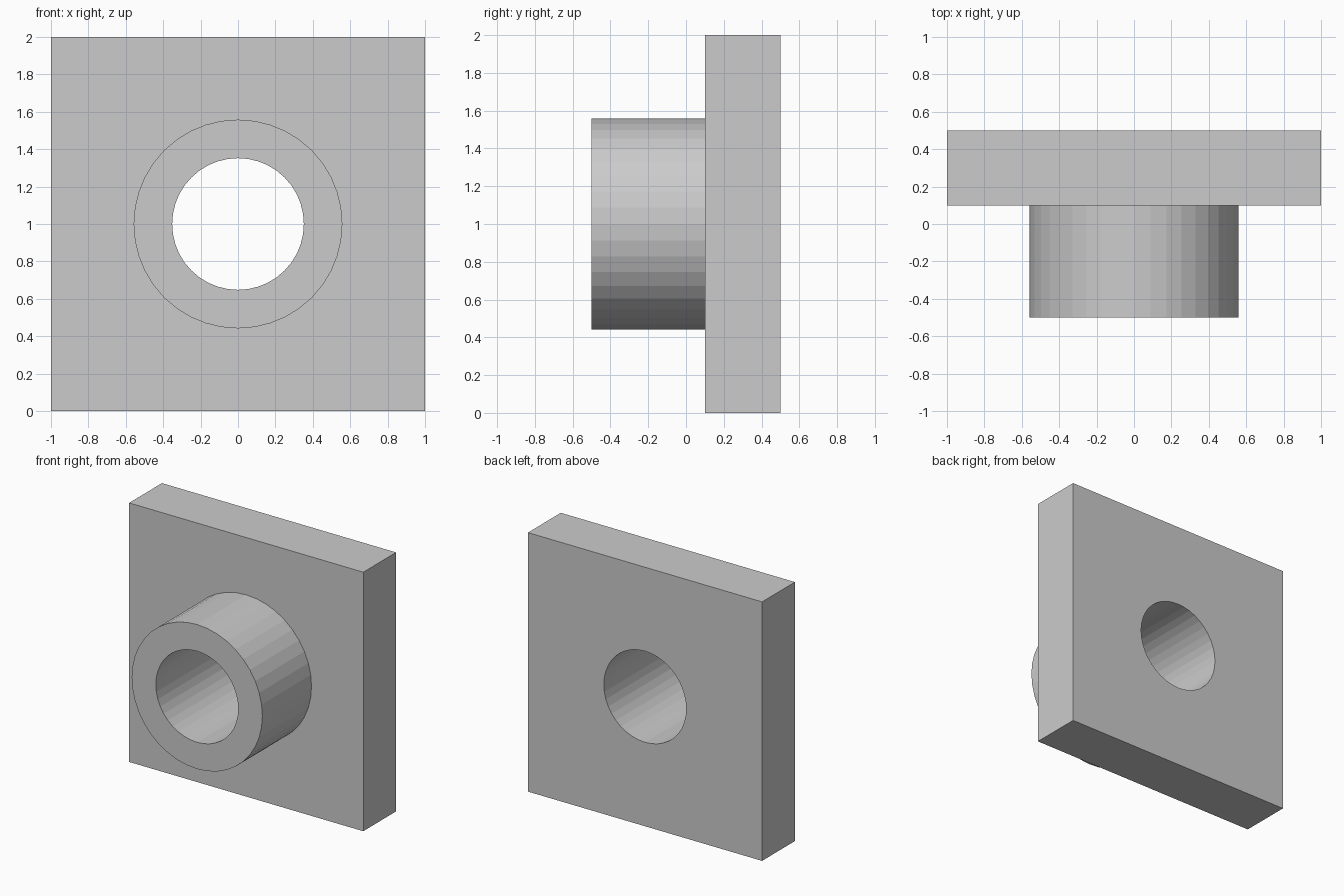
import bpy, bmesh
from math import sin, cos, pi

if "Cube" in bpy.data.objects:
    bpy.data.objects.remove(bpy.data.objects["Cube"])

SIDES = 40
HOLE, BOSS, HALF = 0.352, 0.558, 1.0


def ring(bm, y, size, square=False):
    """One loop of vertices around the bore axis, round or square."""
    verts = []
    for i in range(SIDES):
        a = 2 * pi * i / SIDES
        c, s = cos(a), sin(a)
        r = size / max(abs(c), abs(s)) if square else size
        verts.append(bm.verts.new((r * c, y, 1 + r * s)))
    return verts


bm = bmesh.new()
# Closed profile: bore mouth, boss, square plate, bore exit
rings = [
    ring(bm, -0.5, HOLE),
    ring(bm, -0.5, BOSS),
    ring(bm, 0.1, BOSS),
    ring(bm, 0.1, HALF, square=True),
    ring(bm, 0.5, HALF, square=True),
    ring(bm, 0.5, HOLE),
]
for k, a in enumerate(rings):
    b = rings[(k + 1) % len(rings)]
    for i in range(SIDES):
        j = (i + 1) % SIDES
        bm.faces.new((a[i], a[j], b[j], b[i]))
bmesh.ops.recalc_face_normals(bm, faces=bm.faces)

mesh = bpy.data.meshes.new("flanged_plate")
bm.to_mesh(mesh)
bm.free()
bpy.context.collection.objects.link(bpy.data.objects.new("flanged_plate", mesh))
